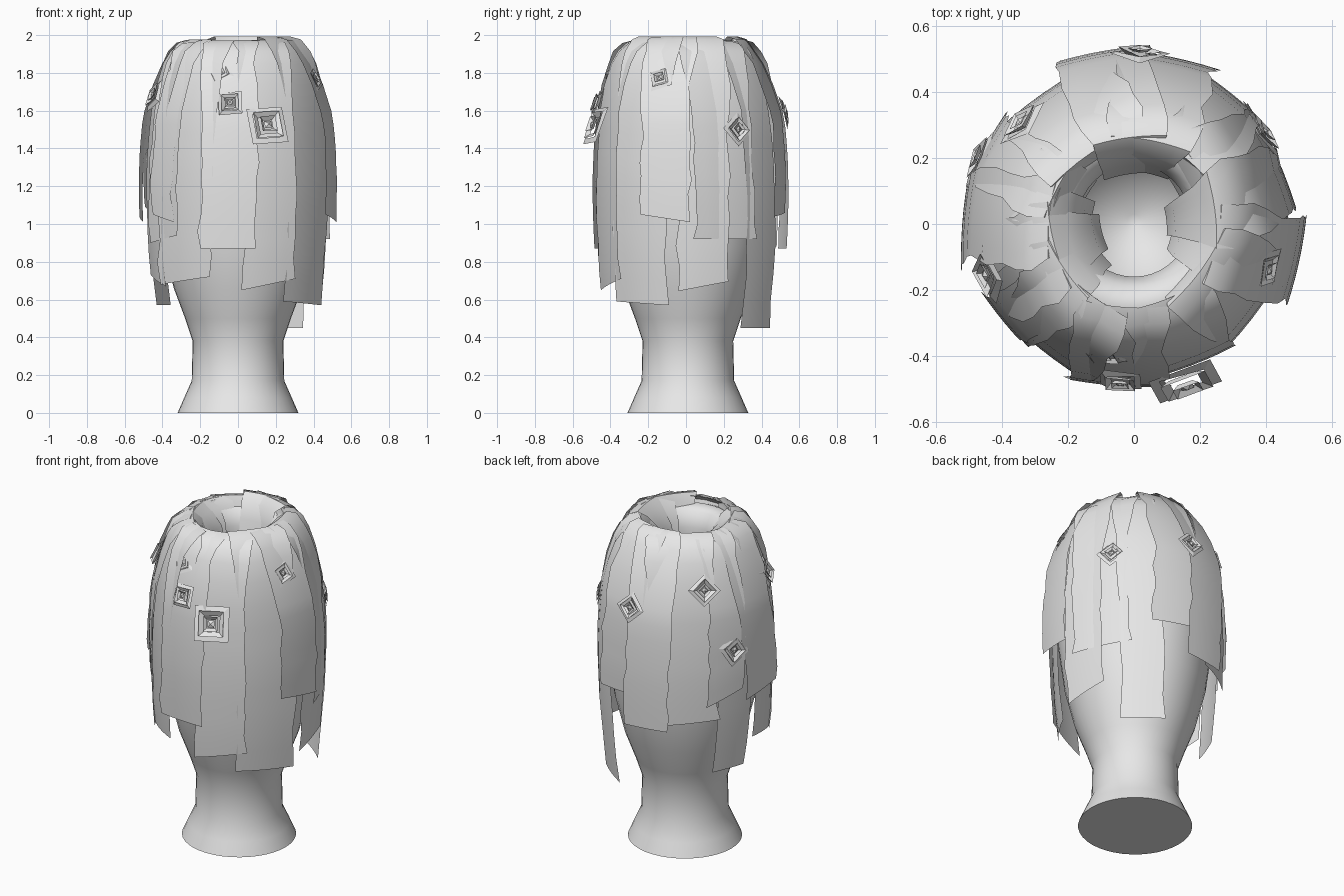
import bpy, bmesh, math, random
from mathutils import Vector, Matrix

random.seed(4)
cube = bpy.data.objects.get("Cube")
if cube:
    bpy.data.objects.remove(cube, do_unlink=True)

clay = bpy.data.materials.new("pale_grey_clay")
clay.use_nodes = True
GREY = (0.8, 0.8, 0.8, 1)
clay.diffuse_color = GREY
clay.node_tree.nodes["Principled BSDF"].inputs["Base Color"].default_value = GREY


def finish(name, bm, angle):
    mesh = bpy.data.meshes.new(name)
    bm.to_mesh(mesh)
    bm.free()
    ob = bpy.data.objects.new(name, mesh)
    bpy.context.collection.objects.link(ob)
    mesh.materials.append(clay)
    bpy.ops.object.select_all(action='DESELECT')
    ob.select_set(True)
    bpy.context.view_layer.objects.active = ob
    bpy.ops.object.shade_smooth_by_angle(angle=math.radians(angle))
    return ob


def bridge(bm, rows, closed):
    """Join equal rows of vertices with quads."""
    for a, b in zip(rows, rows[1:]):
        n = len(a)
        for i in range(n if closed else n - 1):
            j = (i + 1) % n
            bm.faces.new((a[i], a[j], b[j], b[i]))


# Vase body: foot, neck, bulb, folded rim and hollow inside
PROFILE = [(.32, 0), (.285, .08), (.245, .17), (.24, .38), (.28, .5), (.34, .66),
           (.395, .88), (.43, 1.15), (.44, 1.4), (.425, 1.6), (.385, 1.8),
           (.33, 1.9), (.26, 1.935), (.2, 1.91), (.17, 1.82), (.17, 1.7),
           (.25, 1.5), (.3, 1.1), (.2, .6), (.02, .5)]
bm = bmesh.new()
rows = []
for r, z in PROFILE:
    ring = []
    for i in range(40):
        a = math.tau * i / 40
        ring.append(bm.verts.new((r * math.cos(a), r * math.sin(a) + .01, z)))
    rows.append(ring)
bridge(bm, rows, True)
bm.faces.new(rows[0][::-1])
bm.faces.new(rows[-1])
bmesh.ops.recalc_face_normals(bm, faces=bm.faces)
finish("vase_body", bm, 50)

# Hanging strips: each starts in the mouth, folds over the rim and hangs
HANG = [(1.6, .45), (1.4, .468), (1.2, .475), (1.0, .47), (.8, .46), (.6, .44), (.4, .42)]


def hang_radius(z):
    for (z0, r0), (z1, r1) in zip(HANG, HANG[1:]):
        if z >= z1:
            return r0 + (r1 - r0) * (z0 - z) / (z0 - z1)
    return HANG[-1][1]


def strip(name, angle, width, bottom, slant, lift, inner):
    rim = random.uniform(-.025, .005)
    path = [(inner, 1.74), (inner + .025, 1.86), (max(.2, inner + .05), 1.95 + rim),
            (.25, 1.99 + rim), (.3, 1.975 + rim), (.35, 1.915), (.385, 1.85), (.42, 1.74)]
    steps = 8
    for k in range(steps + 1):
        z = 1.6 + (bottom - 1.6) * k / steps
        path.append((hang_radius(z), z))
    bm = bmesh.new()
    rows = []
    wander = 0
    for k, (r, z) in enumerate(path):
        drop = k / (len(path) - 1)
        r += lift * min(1, max(0, (1.95 - z) / .4)) if k > 4 else lift * .2
        wander += random.uniform(-.012, .012)
        half = width / 2 * random.uniform(.92, 1.05)
        row = []
        for i in range(7):
            s = i / 3 - 1
            da = (s * half + wander) / max(r, .3)
            rr = r * (1 + .6 * (1 / math.cos(da) - 1))
            a = math.radians(angle) + da
            tip = s * slant * max(0, drop - .6) / .4
            row.append(bm.verts.new((rr * math.cos(a), rr * math.sin(a), z + tip)))
        rows.append(row)
    bridge(bm, rows, False)
    finish(name, bm, 40)


STRIPS = [  # angle, width, bottom height, slant, lift, mouth radius
    (-93, .29, .87, 0, .02, .24), (-70, .3, .68, .03, -.01, .25),
    (-130, .35, .7, .02, 0, .2), (-139, .18, 1.03, -.02, .02, .2),
    (-37, .33, .58, -.01, -.015, .18), (6, .27, .67, .025, -.005, .1),
    (-12, .27, 1.03, -.02, .04, .11), (24, .35, .92, 0, .005, .16),
    (50, .24, .45, 0, .02, .19), (79, .28, 1.05, .01, .045, .15),
    (100, .27, .87, 0, .06, .14), (125, .36, .9, .02, .01, .18),
    (150, .22, 1.05, .04, .035, .16), (160, .22, .57, 0, -.01, .17),
    (173, .28, 1.03, .02, .045, .12), (195, .3, .7, -.03, 0, .1),
    (215, .26, .92, .02, .01, .13)]
for i, spec in enumerate(STRIPS):
    strip(f"hanging_strip_{i + 1}", *spec)


# Folded square rosettes: nested square frames stepping in and out
def rosette(name, angle, radius, height, size, roll, tilt):
    bm = bmesh.new()
    for outer, inner, high, low in ((1, .7, .0, .05), (.72, .45, .13, .02),
                                    (.42, .24, .16, .08), (.2, .02, .1, .16)):
        rows = []
        for scale, depth in ((outer, high), (inner, low)):
            row = []
            for x, y in ((-1, -1), (1, -1), (1, 1), (-1, 1)):
                curl = random.uniform(-.06, .06) * scale
                row.append(bm.verts.new((x * scale * size / 2, y * scale * size / 2,
                                         (depth + curl) * size)))
            rows.append(row)
        bridge(bm, rows, True)
    a = math.radians(angle)
    out = Vector((math.cos(a), math.sin(a), math.tan(math.radians(tilt)))).normalized()
    turn = out.to_track_quat('Z', 'Y').to_matrix().to_4x4()
    place = Matrix.Translation((radius * math.cos(a), radius * math.sin(a), height))
    bm.transform(place @ turn @ Matrix.Rotation(math.radians(roll), 4, 'Z'))
    finish(name, bm, 20)


ROSETTES = [  # angle, radius, height, size, roll, tilt
    (-72, .5, 1.52, .2, 4, 22), (-95, .475, 1.64, .125, 4, 20),
    (-19, .425, 1.77, .12, 18, 28), (35, .475, 1.5, .13, 40, 10),
    (88, .515, 1.59, .13, 45, 15), (138, .455, 1.71, .13, 40, 20),
    (157, .505, 1.34, .14, 30, 8), (199, .465, 1.68, .14, 25, 22),
    (-104, .4, 1.8, .12, 30, 28)]
for i, spec in enumerate(ROSETTES):
    rosette(f"square_rosette_{i + 1}", *spec)
